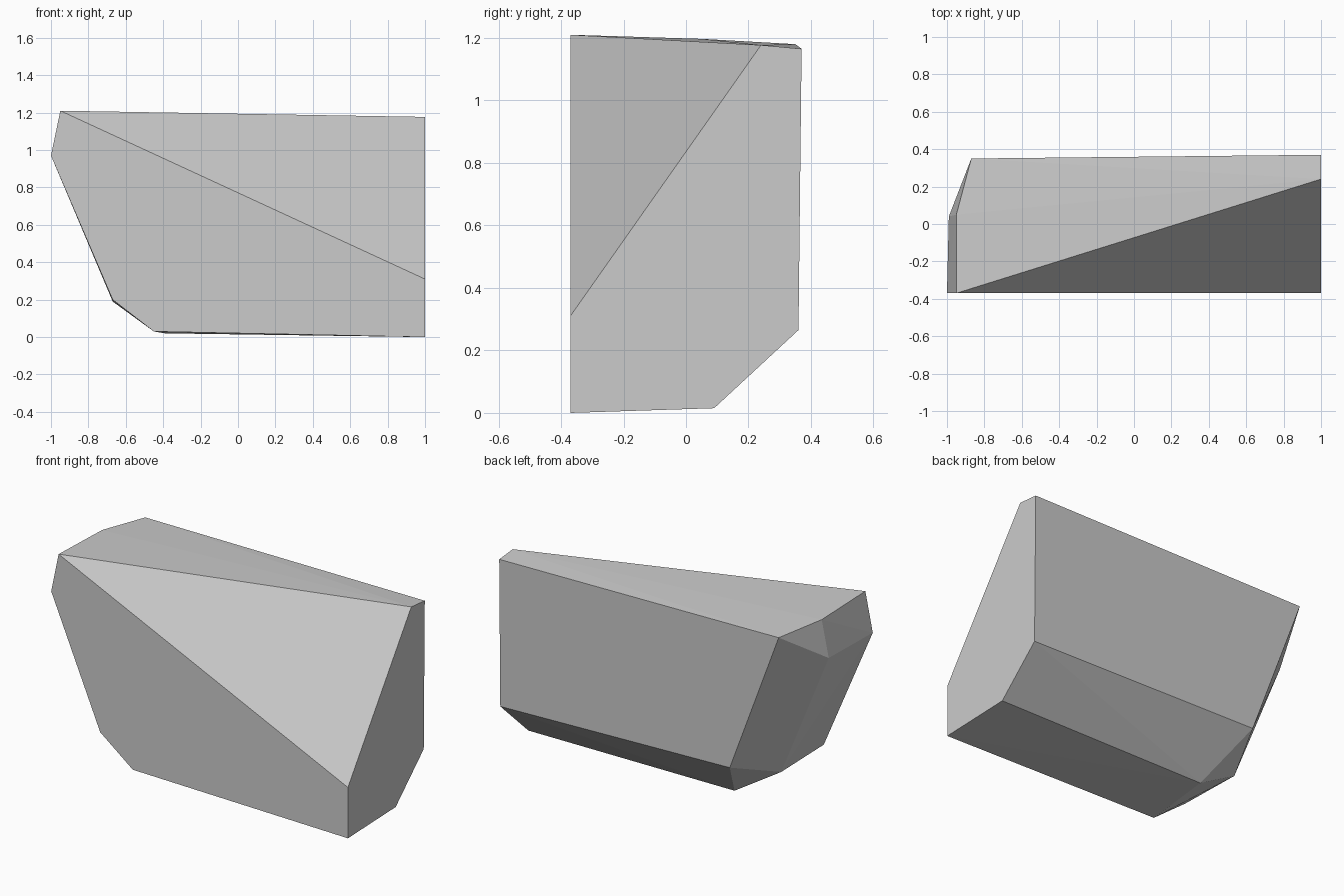
import bpy
import bmesh

cube = bpy.data.objects.get("Cube")
if cube:
    bpy.data.objects.remove(cube, do_unlink=True)

# Stone colour
stone = bpy.data.materials.new("stone_grey")
stone.use_nodes = True
stone.diffuse_color = (0.6, 0.6, 0.6, 1)
stone.node_tree.nodes["Principled BSDF"].inputs["Base Color"].default_value = (0.6, 0.6, 0.6, 1)

# Corner profiles of the stone, as cross-sections
FRONT = -0.37
front_face = [(x, FRONT, z) for x, z in [
    (-0.95, 1.21), (-1, 0.97), (-0.67, 0.2), (-0.45, 0.03), (1, 0), (1, 0.31)]]
end_face = [(1, y, z) for y, z in [
    (0.24, 1.177), (0.37, 1.165), (0.36, 0.265), (0.09, 0.015)]]
# Chamfered corners at the narrow end: middle row, then back row
middle_row = [(-0.95, 0.05, 1.197), (-0.99, 0.04, 0.97), (-0.67, 0.04, 0.19), (-0.39, 0.09, 0.02)]
back_row = [(-0.87, 0.35, 1.18), (-0.54, 0.35, 0.3)]

# Wrap the corners in flat facets
bm = bmesh.new()
for corner in front_face + end_face + middle_row + back_row:
    bm.verts.new(corner)
bmesh.ops.convex_hull(bm, input=bm.verts[:])
bmesh.ops.dissolve_limit(bm, angle_limit=0.01, verts=bm.verts[:], edges=bm.edges[:])
bmesh.ops.recalc_face_normals(bm, faces=bm.faces[:])

mesh = bpy.data.meshes.new("stone_block")
bm.to_mesh(mesh)
bm.free()
mesh.materials.append(stone)
block = bpy.data.objects.new("stone_block", mesh)
bpy.context.collection.objects.link(block)
